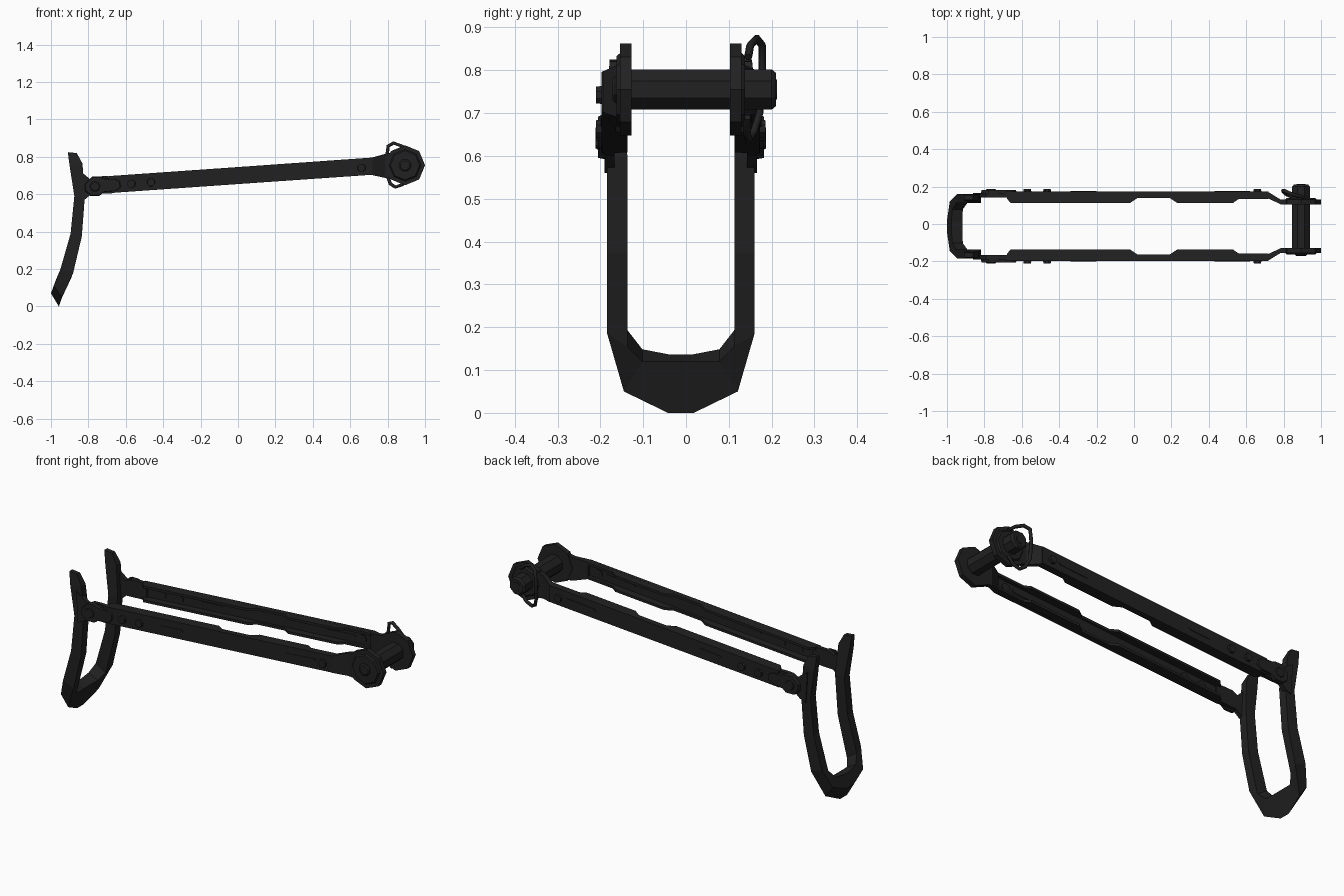
import bpy, bmesh, math

if "Cube" in bpy.data.objects:
    bpy.data.objects.remove(bpy.data.objects["Cube"])

steel = bpy.data.materials.new("black_steel")
steel.diffuse_color = (0.0155, 0.0155, 0.0155, 1)
steel.use_nodes = True
steel.node_tree.nodes["Principled BSDF"].inputs["Base Color"].default_value = steel.diffuse_color
YC = -0.012          # centre plane of the frame
SLOPE = 0.07         # rise of the arms
def mid(x): return 0.70 + SLOPE * x


def finish(bm, name):
    bmesh.ops.recalc_face_normals(bm, faces=bm.faces)
    me = bpy.data.meshes.new(name)
    bm.to_mesh(me)
    bm.free()
    me.materials.append(steel)
    ob = bpy.data.objects.new(name, me)
    bpy.context.collection.objects.link(ob)
    return ob


def loft(name, rings, closed=False):
    """Skin a row of equal point rings and cap the ends."""
    bm = bmesh.new()
    vs = [[bm.verts.new(p) for p in r] for r in rings]
    n = len(rings[0])
    for a, b in zip(vs, vs[1:] + (vs[:1] if closed else [])):
        for i in range(n):
            bm.faces.new((a[i], a[(i + 1) % n], b[(i + 1) % n], b[i]))
    if not closed:
        bm.faces.new(vs[0])
        bm.faces.new(vs[-1])
    return finish(bm, name)


def plate(name, prof, s, h0, h1, inset=0.0):
    """Side profile (x, z) extruded outward between two distances from the centre plane."""
    cx = sum(p[0] for p in prof) / len(prof)
    cz = sum(p[1] for p in prof) / len(prof)
    k = 1 - inset
    return loft(name, [[(x, YC + s * h0, z) for x, z in prof],
                       [(cx + (x - cx) * k, YC + s * h1, cz + (z - cz) * k) for x, z in prof]])


def ngon(cx, cz, r, n=8, a0=0.0):
    return [(cx + r * math.cos(a0 + math.tau * i / n), cz + r * math.sin(a0 + math.tau * i / n)) for i in range(n)]


# U-shaped butt loop: half outer width, half inner width, back x/z, front x/z, inner rise
S = [(.166, .140, -.91, .825, -.862, .82, 0),
     (.172, .135, -.90, .75, -.832, .765, 0),
     (.172, .125, -.875, .59, -.818, .60, 0),
     (.172, .125, -.895, .39, -.835, .375, 0),
     (.172, .125, -.945, .21, -.88, .185, -.03),
     (.133, .090, -.985, .11, -.94, .05, .07),
     (.030, .025, -1.0, .07, -.958, 0, .12)]


def butt_ring(s, d):
    ho, hi, xb, zb, xf, zf, r = d
    yo, yi = YC + s * ho, YC + s * hi
    return [(xb, yo, zb), (xf, yo, zf), (xf + r * .35, yi, zf + r), (xb + r * .2, yi, zb + r * .55)]


loft("butt_loop", [butt_ring(1, d) for d in S] + [butt_ring(-1, d) for d in reversed(S)])

AX, AZ = 0.893, 0.755    # pivot position
for s, side in ((1, "back"), (-1, "front")):
    # channel arm: outer wall
    x0, x1 = -.69, .72
    plate(side + "_arm_wall", [(x0, mid(x0) - .045), (x1, mid(x1) - .046),
                               (x1, mid(x1) + .046), (x0, mid(x0) + .045)], s, .165, .185)
    # inward flanges with the notched edge
    edge = [(-.68, .148), (-.66, .125), (-.02, .125), (.02, .152), (.19, .152),
            (.23, .125), (.53, .125), (.56, .146), (.72, .146)]
    for lo, hi, tag in ((.032, .0455, "top"), (-.0455, -.032, "bottom")):
        loft(f"{side}_arm_{tag}_flange",
             [[(x, YC + s * h, mid(x) + lo), (x, YC + s * .184, mid(x) + lo),
               (x, YC + s * .184, mid(x) + hi), (x, YC + s * h, mid(x) + hi)] for x, h in edge])
    # joggled neck leading to the pivot ear
    neck = [(.715, .150, .185, .703, .796), (.785, .117, .142, .688, .815), (.86, .117, .142, .68, .83)]
    loft(side + "_arm_neck", [[(x, YC + s * a, zl), (x, YC + s * b, zl),
                               (x, YC + s * b, zh), (x, YC + s * a, zh)] for x, a, b, zl, zh in neck])
    # pivot ear and washer
    plate(side + "_pivot_ear", ngon(AX, AZ, .107), s, .115, .142)
    plate(side + "_pivot_washer", ngon(AX, AZ, .085), s, .142, .150, .08)
    # hinge bracket between arm and butt
    plate(side + "_hinge_bracket",
          [(-.85, .56), (-.815, .575), (-.785, .60), (-.66, .606), (-.66, .695), (-.71, .697),
           (-.76, .695), (-.79, .68), (-.82, .705), (-.86, .73)], s, .155, .178)
    # hinge cover: round end with a narrower tongue
    plate(side + "_hinge_cover",
          [(-.80, .675), (-.82, .655), (-.82, .62), (-.79, .592), (-.74, .592), (-.715, .612),
           (-.65, .617), (-.625, .638), (-.628, .668), (-.65, .682), (-.71, .684), (-.74, .695),
           (-.78, .695)], s, .175, .194, .06)
    plate(side + "_hinge_pin", ngon(-.765, .642, .03), s, .19, .199, .2)
    # rivets
    for i, x in enumerate((-.57, -.465, .66)):
        plate(f"{side}_rivet_{i}", ngon(x, mid(x) - .004, .025, 8, .39), s, .16, .198, .15)
    # stamped stiffening ribs
    for i, (a, b) in enumerate(((-.34, -.20), (.43, .62))):
        w = .009
        plate(f"{side}_rib_{i}",
              [(a, mid(a)), (a + w, mid(a) - w), (b - w, mid(b) - w), (b, mid(b)),
               (b - w, mid(b) + w), (a + w, mid(a) + w)], s, .162, .188)

# pivot axle with stepped ends (y, radius)
A0 = math.pi / 8
axle = [(-.172, .026), (-.166, .034), (-.15, .034), (-.15, .051), (.20, .051), (.21, .042)]
loft("pivot_axle", [[(x, y, z) for x, z in ngon(AX, AZ, r, 8, A0)] for y, r in axle])
loft("axle_end_button", [[(x, y, z) for x, z in ngon(AX, AZ, .025, 8, A0)] for y in (.205, .213)])

# wire spring clip round the back ear
pts = [(.91, .145, .83), (.875, .150, .858), (.832, .165, .874), (.803, .178, .858), (.796, .178, .80),
       (.798, .172, .70), (.815, .158, .655), (.842, .146, .638), (.88, .142, .652), (.91, .142, .69)]
cu = bpy.data.curves.new("clip_path", 'CURVE')
cu.dimensions = '3D'
cu.bevel_depth = .0095
cu.bevel_resolution = 1
cu.use_fill_caps = True
sp = cu.splines.new('POLY')
sp.points.add(len(pts) - 1)
for p, c in zip(sp.points, pts):
    p.co = (*c, 1)
cu.materials.append(steel)
bpy.context.collection.objects.link(bpy.data.objects.new("spring_clip", cu))
